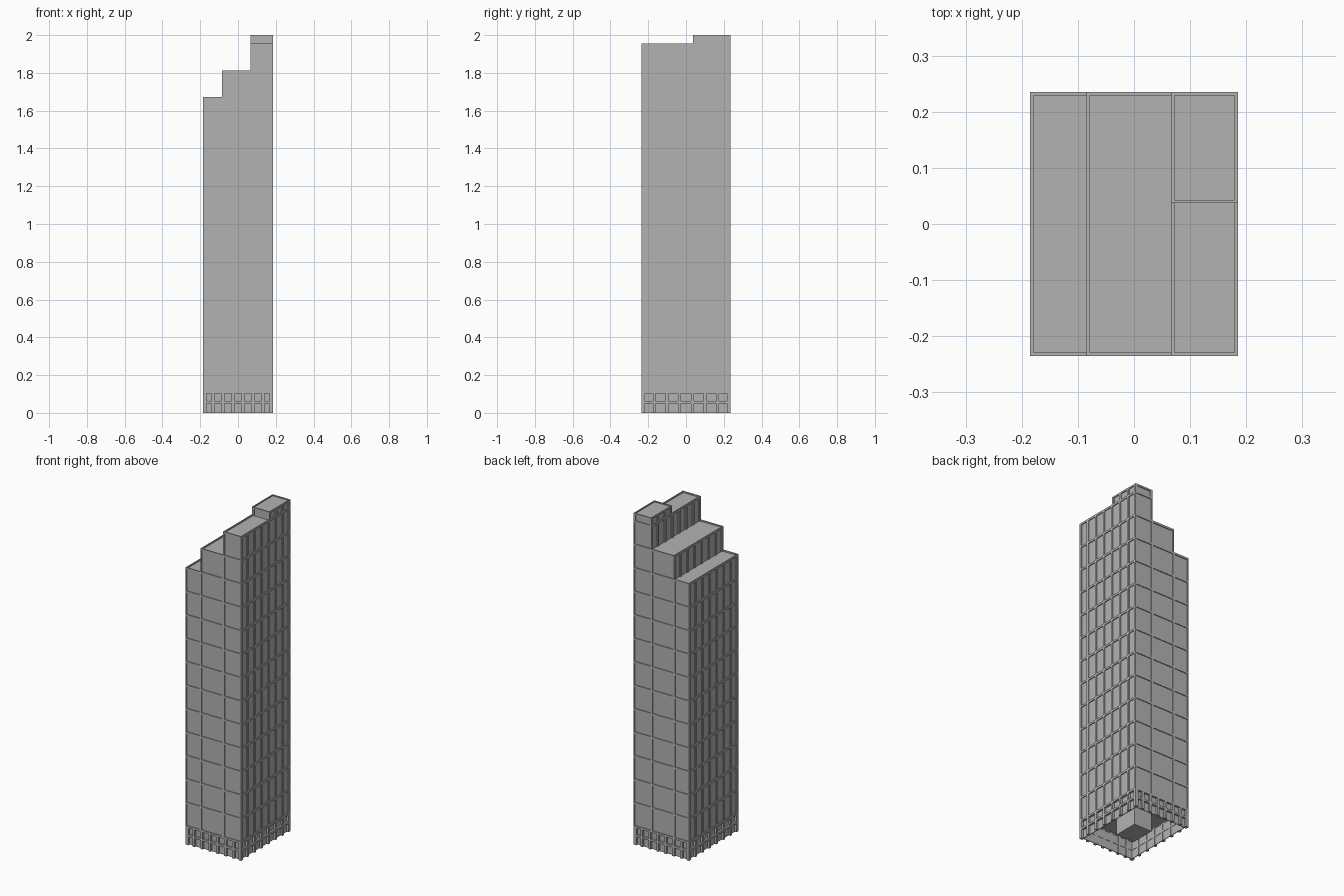
import bpy
import bmesh
from mathutils import Vector

cube = bpy.data.objects.get("Cube")
if cube:
    bpy.data.objects.remove(cube, do_unlink=True)

HX, HY = 0.185, 0.235          # half width and half depth
BASE, FLOOR = 0.115, 0.1415    # base height and floor height
STEP_1, STEP_2, BACK_Y = -0.085, 0.066, 0.037
TOPS = [BASE + FLOOR * n for n in (11, 12, 13)]
PEAK = 2.0
RECESS, RIM, BAND, PIER = 0.005, 0.006, 0.012, 0.014

concrete = bpy.data.materials.new("concrete_grey")
concrete.use_nodes = True
concrete.diffuse_color = (0.45, 0.45, 0.45, 1)
concrete.node_tree.nodes["Principled BSDF"].inputs["Base Color"].default_value = (0.45, 0.45, 0.45, 1)


def box(bm, lo, hi):
    lo, hi = Vector(lo), Vector(hi)
    verts = bmesh.ops.create_cube(bm, size=1)["verts"]
    for v in verts:
        v.co = (lo + hi) / 2 + v.co * (hi - lo)


def finish(name, bm):
    mesh = bpy.data.meshes.new(name)
    bm.to_mesh(mesh)
    bm.free()
    mesh.materials.append(concrete)
    obj = bpy.data.objects.new(name, mesh)
    bpy.context.collection.objects.link(obj)


def plate(bm, axis, sign, plane, u, z, depth=RIM, back=0):
    """Box lying behind a facade plane; u is the span along the wall."""
    a, b = sorted((plane - sign * back, plane - sign * (back + depth)))
    if axis == "x":
        box(bm, (a, u[0], z[0]), (b, u[1], z[1]))
    else:
        box(bm, (u[0], a, z[0]), (u[1], b, z[1]))


def grid(bm, wall, u, z, posts, levels, width=PIER, band=BAND, depth=RIM):
    """Posts centred on lines, kept inside the wall, and bands below levels."""
    for p in posts:
        c = min(max(p, u[0] + width / 2), u[1] - width / 2)
        plate(bm, *wall, (c - width / 2, c + width / 2), z, depth)
    for level in levels:
        plate(bm, *wall, u, (level - band, level), depth)


def lines(a, b, n):
    return [a + (b - a) * i / n for i in range(n + 1)]


def levels(top):
    return [BASE + FLOOR * i for i in range(1, 14) if BASE + FLOOR * i < top + 0.001]


BAYS = lines(-HY, HY, 7)

# Stepped tower body, set back behind the facade frames
bm = bmesh.new()
edges = [-HX, STEP_1, STEP_2, HX]
for i, top in enumerate(TOPS):
    right = edges[i + 1] - RECESS if i == 2 else edges[i + 1] + RIM
    box(bm, (edges[i] + RECESS, -HY + RECESS, BASE - 0.005),
        (right, HY - RECESS, top - 0.008))
box(bm, (STEP_2 + RECESS, BACK_Y + RECESS, TOPS[2] - 0.02),
    (HX - RECESS, HY - RECESS, PEAK - 0.006))
finish("tower_body", bm)

# Front and back frames: one wide bay for each step
bm = bmesh.new()
for sign in (-1, 1):
    for i, top in enumerate(TOPS):
        u = (edges[i], edges[i + 1])
        grid(bm, ("y", sign, sign * HY), u, (BASE, top), u, levels(top), width=0.007)
finish("front_and_back_frames", bm)

# Side frames and the frames of the step walls
bm = bmesh.new()
span = (-HY, HY)
grid(bm, ("x", 1, HX), span, (BASE, TOPS[2]), BAYS, levels(TOPS[2]))
grid(bm, ("x", -1, -HX), span, (BASE, TOPS[0]), BAYS, levels(TOPS[0]))
for x, low, top in ((STEP_1, TOPS[0], TOPS[1]), (STEP_2, TOPS[1], TOPS[2])):
    grid(bm, ("x", -1, x), span, (low - 0.01, top), BAYS, [top])
finish("side_frames", bm)

# Low block on the rear of the highest step
bm = bmesh.new()
zs = (TOPS[2] - 0.008, PEAK)
for sign, x in ((-1, STEP_2), (1, HX)):
    grid(bm, ("x", sign, x), (BACK_Y, HY), zs, lines(BACK_Y, HY, 3), [PEAK], band=0.01)
for sign, y in ((-1, BACK_Y), (1, HY)):
    grid(bm, ("y", sign, y), (STEP_2, HX), zs, (STEP_2, HX), [PEAK], band=0.01)
finish("roof_block_frame", bm)

# Ground floor arcade: piers, transom and lintel before recessed panels
bm = bmesh.new()
panels = bmesh.new()
for axis, half, along in (("x", HX, HY), ("y", HY, HX)):
    for sign in (-1, 1):
        wall = (axis, sign, sign * half)
        u = (-along, along)
        grid(bm, wall, u, (0, BASE), lines(-along, along, 7), [0.063, BASE],
             width=0.015, depth=0.018)
        plate(panels, *wall, (-along + 0.012, along - 0.012), (0, BASE), 0.004, 0.012)
finish("ground_floor_arcade", bm)
finish("ground_floor_panels", panels)

# Service core under the tower
bm = bmesh.new()
box(bm, (-0.06, -0.075, 0), (0.06, 0.075, BASE))
finish("service_core", bm)
